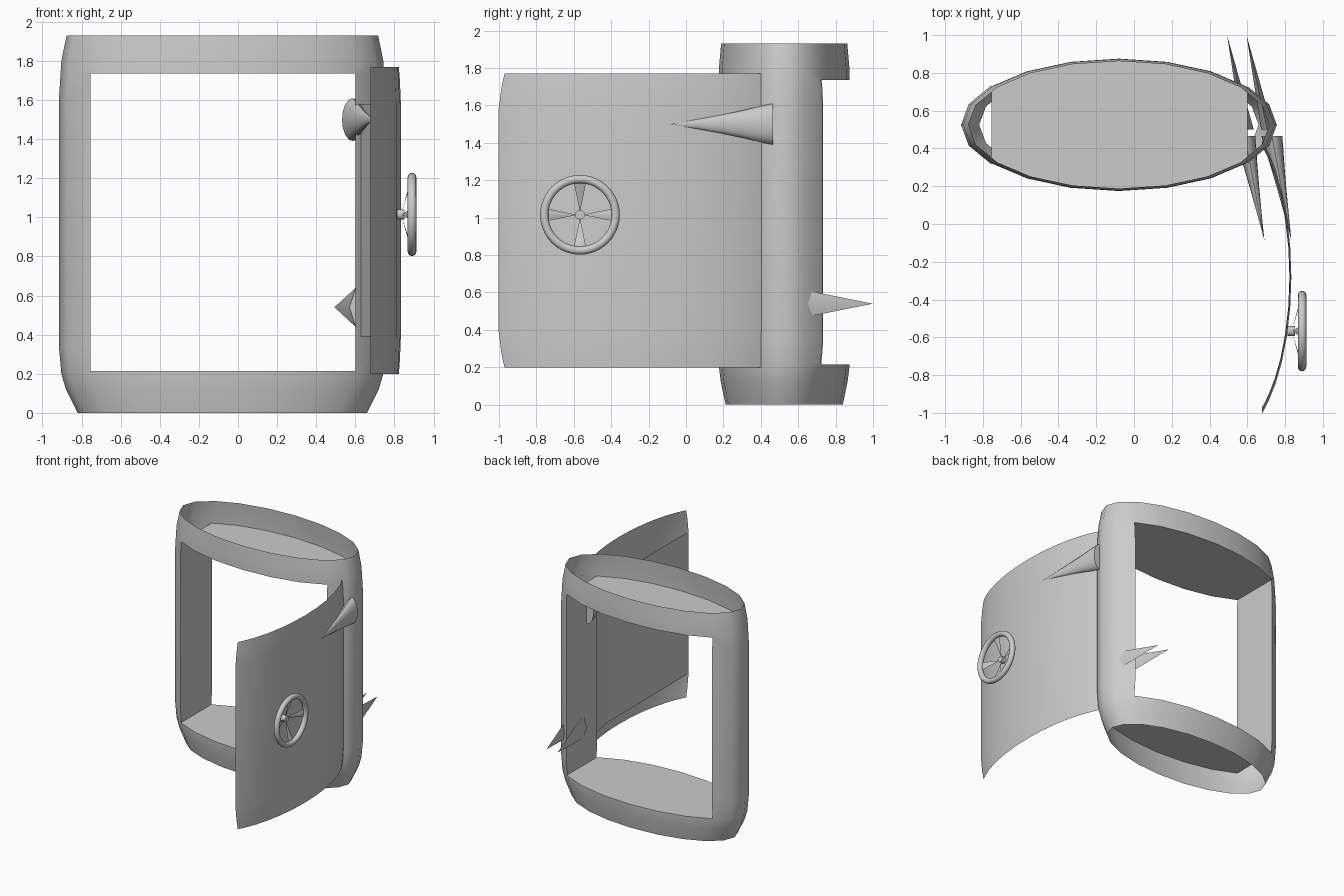
import bpy, bmesh
from math import sin, cos, pi, radians, sqrt
from mathutils import Vector

if "Cube" in bpy.data.objects:
    bpy.data.objects.remove(bpy.data.objects["Cube"])


def make(name, verts, faces, smooth=40):
    me = bpy.data.meshes.new(name)
    me.from_pydata([tuple(v) for v in verts], [], faces)
    ob = bpy.data.objects.new(name, me)
    bpy.context.collection.objects.link(ob)
    bm = bmesh.new()
    bm.from_mesh(me)
    bmesh.ops.recalc_face_normals(bm, faces=bm.faces)
    bm.to_mesh(me)
    bm.free()
    bpy.ops.object.select_all(action='DESELECT')
    ob.select_set(True)
    bpy.context.view_layer.objects.active = ob
    if smooth:
        bpy.ops.object.shade_smooth_by_angle(angle=radians(smooth))
    return ob


def grid_faces(rows, n, closed):
    m = n if closed else n - 1
    return [(r * n + i, r * n + (i + 1) % n, (r + 1) * n + (i + 1) % n, (r + 1) * n + i)
            for r in range(rows - 1) for i in range(m)]


def box(name, lo, hi):
    v = [(x, y, z) for z in (lo[2], hi[2]) for x, y in
         ((lo[0], lo[1]), (hi[0], lo[1]), (hi[0], hi[1]), (lo[0], hi[1]))]
    return make(name, v, grid_faces(2, 4, True) + [(3, 2, 1, 0), (4, 5, 6, 7)], 0)


# Elliptical door frame: tapered tube with a rectangular tunnel, open at both ends
N, H = 20, 1.93
profile = [(0, .885), (.12, .957), (.2, .985), (.34, 1), (1.6, 1), (1.8, .985), (H, .953)]
verts = [(-.08 + .836 * s * cos(2 * pi * i / N), .525 + .354 * s * sin(2 * pi * i / N), z)
         for z, s in profile for i in range(N)]
last = (len(profile) - 1) * N
frame = make("frame", verts, grid_faces(len(profile), N, True)
             + [tuple(range(N))[::-1], tuple(range(last, last + N))], 0)
cutter = box("opening_cutter", (-.755, -.2, .215), (.6, 1.3, 1.735))
cutter.hide_render = True
mod = frame.modifiers.new("opening", 'BOOLEAN')
mod.operation, mod.solver, mod.object = 'DIFFERENCE', 'EXACT', cutter
bpy.ops.object.select_all(action='DESELECT')
frame.select_set(True)
bpy.context.view_layer.objects.active = frame
bpy.ops.object.modifier_apply(modifier=mod.name)
bpy.data.objects.remove(cutter)
bm = bmesh.new()
bm.from_mesh(frame.data)
caps = [f for f in bm.faces if all(v.co.z < .001 for v in f.verts)
        or all(v.co.z > H - .001 for v in f.verts)]
bmesh.ops.delete(bm, geom=caps, context='FACES')
bm.to_mesh(frame.data)
bm.free()
bpy.ops.object.shade_smooth_by_angle(angle=radians(50))

# Curved door leaf swung open, narrower at its top and bottom edges
verts, M = [], 15
rows = [(.2, .97), (.27, .985), (.39, 1), (1.58, 1), (1.7, .985), (1.77, .97)]
for z, s in rows:
    b, a, cx = .34 * s, .86 * s, .493
    reach = a * sqrt(1 - ((.678 - cx) / b) ** 2)
    for i in range(M):
        y = -reach * cos(pi * i / (M - 1))
        verts.append((cx + b * sqrt(1 - (y / a) ** 2), y - .28, z))
make("door_leaf", verts, grid_faces(len(rows), M, False))

# Flat inner door panel, bent towards the frame at the hinge end
path = [(.679, -.995), (.676, .08), (.62, .39)]
make("door_panel", [(x, y, z) for z in (.39, 1.58) for x, y in path],
     grid_faces(2, 3, False), 0)


# Tapering horn along y, flattened in x
def horn(name, base, tip, prof, rx, n, rz=.11):
    base, tip = Vector(base), Vector(tip)
    verts = []
    for t, r in prof:
        c = base.lerp(tip, t)
        verts += [c + Vector((rx * r * cos(2 * pi * i / n), 0, rz * r * sin(2 * pi * i / n)))
                  for i in range(n)]
    verts.append(tip)
    k = (len(prof) - 1) * n
    faces = grid_faces(len(prof), n, True) + [tuple(range(n))]
    faces += [(k + i, k + (i + 1) % n, k + n) for i in range(n)]
    return make(name, verts, faces)


# Paired hinge horns (upper, front) and spikes (lower, back)
flare = [(0, 1), (.11, .89), (.3, .66), (.5, .45), (.75, .22)]
for side, dx in (("inner", 0), ("outer", .143)):
    horn("hinge_horn_" + side, (.587 + dx, .465, 1.5), (.69 + dx, -.085, 1.5), flare, .055, 16)
for side, dx in (("inner", 0), ("outer", .103)):
    horn("hinge_spike_" + side, (.602 + dx, .5, .54), (.493 + dx, .998, .54), [(0, 1)],
         .032, 4, .1)

# Hand wheel: rim, hub and four tapered spokes
WY, WZ = -.567, 1.015
bpy.ops.mesh.primitive_torus_add(major_radius=.191, minor_radius=.022, major_segments=40,
                                 minor_segments=12, location=(.89, WY, WZ), rotation=(0, pi / 2, 0))
bpy.context.object.name = "wheel_rim"
bpy.ops.object.shade_smooth_by_angle(angle=radians(40))
bpy.ops.mesh.primitive_cylinder_add(vertices=12, radius=.026, depth=.04,
                                    location=(.832, WY, WZ), rotation=(0, pi / 2, 0))
bpy.context.object.name = "wheel_hub"
bpy.ops.object.shade_smooth_by_angle(angle=radians(40))
for k in range(4):
    d = Vector((0, cos(k * pi / 2), sin(k * pi / 2)))
    s = Vector((0, -d.z, d.y))
    c = Vector((0, WY, WZ))
    tip = c + d * .015 + Vector((.838, 0, 0))
    end = c + d * .185
    ring = [end + s * .035 + Vector((.89, 0, 0)), end + Vector((.894, 0, 0)),
            end - s * .035 + Vector((.89, 0, 0)), end + Vector((.886, 0, 0))]
    make("wheel_spoke_%d" % k, ring + [tip],
         [(0, 1, 2, 3)] + [(i, (i + 1) % 4, 4) for i in range(4)], 0)
